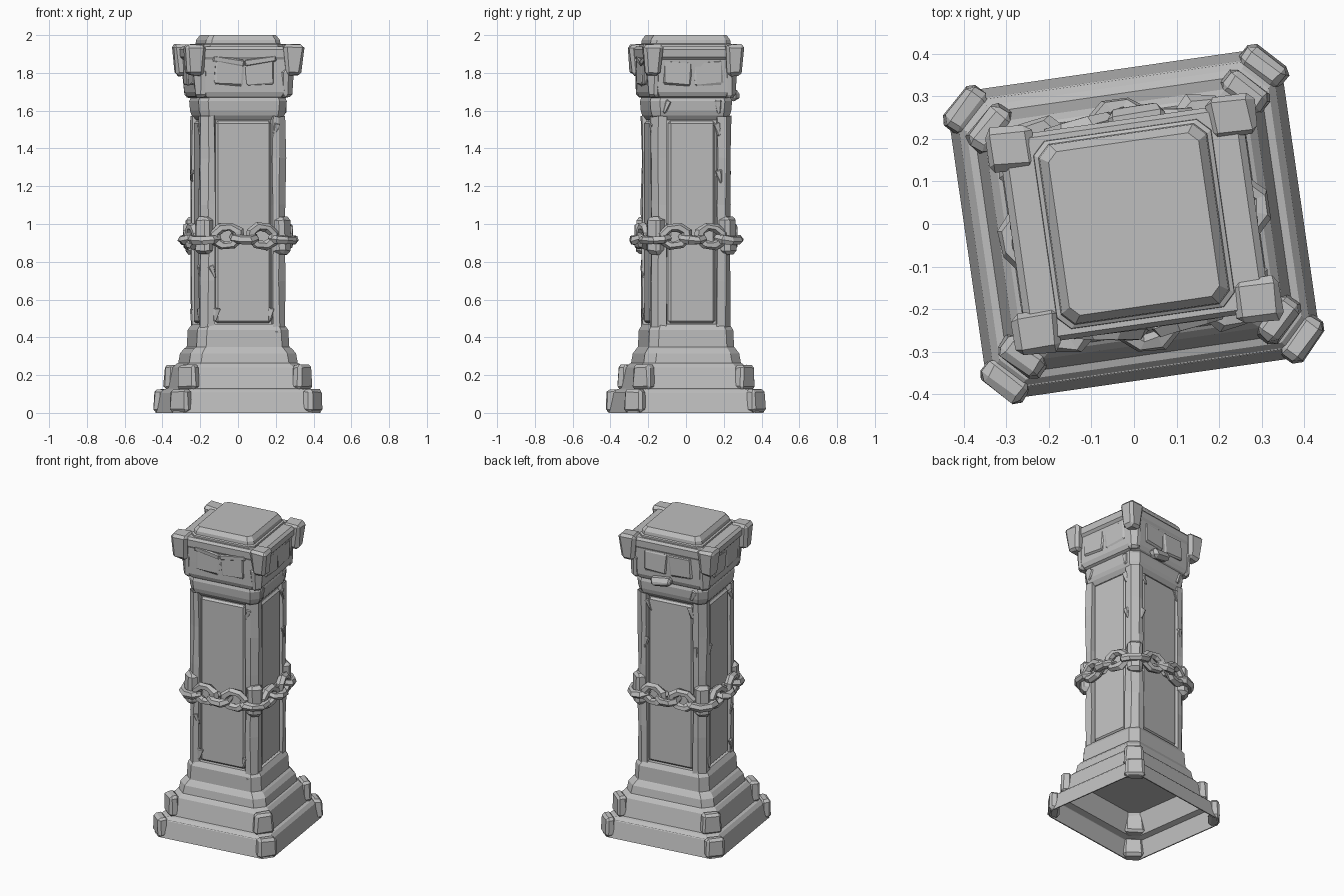
import bpy, bmesh, math, random
from mathutils import Matrix, Vector

random.seed(4)
if "Cube" in bpy.data.objects:
    bpy.data.objects.remove(bpy.data.objects["Cube"])

TURN = Matrix.Rotation(math.radians(8.2), 4, "Z")

stone = bpy.data.materials.new("grey stone")
stone.use_nodes = True
GREY = (0.52, 0.52, 0.52, 1)
stone.diffuse_color = GREY
stone.node_tree.nodes["Principled BSDF"].inputs["Base Color"].default_value = GREY


def finish(bm, name, jitter=0.0, place=Matrix()):
    """Roughen, place and turn a part, then add it to the scene."""
    for v in bm.verts:
        v.co += Vector([random.uniform(-jitter, jitter) for _ in range(3)])
    bmesh.ops.recalc_face_normals(bm, faces=bm.faces)
    bmesh.ops.transform(bm, matrix=TURN @ place, verts=bm.verts)
    mesh = bpy.data.meshes.new(name)
    bm.to_mesh(mesh)
    bm.free()
    mesh.materials.append(stone)
    obj = bpy.data.objects.new(name, mesh)
    bpy.context.collection.objects.link(obj)
    return obj


def ring(bm, z, a, b, c):
    """Rectangle of half sizes a, b with corners cut by c."""
    pts = [(a, c - b), (a, b - c), (a - c, b), (c - a, b),
           (-a, b - c), (-a, c - b), (c - a, -b), (a - c, -b)]
    return [bm.verts.new((x, y, z)) for x, y in pts]


def loft(name, profile, jitter=0.0):
    """Stack of chamfered rectangles, closed at both ends."""
    bm = bmesh.new()
    rings = [ring(bm, *p) for p in profile]
    for lo, hi in zip(rings, rings[1:]):
        for i in range(8):
            j = (i + 1) % 8
            bm.faces.new((lo[i], lo[j], hi[j], hi[i]))
    bm.faces.new(rings[0][::-1])
    bm.faces.new(rings[-1])
    return finish(bm, name, jitter)


def block(name, size, place, bevel=0.01, taper=1.0, jitter=0.0):
    """Bevelled box, optionally narrower at its lower end."""
    bm = bmesh.new()
    bmesh.ops.create_cube(bm, size=1)
    for v in bm.verts:
        k = taper if v.co.z < 0 else 1
        v.co = Vector((v.co.x * size[0] * k, v.co.y * size[1] * k, v.co.z * size[2]))
    bmesh.ops.bevel(bm, geom=bm.edges[:], offset=bevel, segments=1, affect="EDGES")
    return finish(bm, name, jitter, place)


def at(x, y, z):
    return Matrix.Translation((x, y, z))


def spin(deg, axis="Z"):
    return Matrix.Rotation(math.radians(deg), 4, axis)


# Stepped base, hollow underneath
loft("stepped_base", [
    (0.25, 0.25, 0.23, 0.05), (0.25, 0.30, 0.27, 0.05), (0.12, 0.335, 0.30, 0.05),
    (0.11, 0.37, 0.34, 0.05), (0, 0.388, 0.358, 0.05),
    (0, 0.395, 0.365, 0.05), (0.105, 0.375, 0.343, 0.055), (0.125, 0.358, 0.325, 0.055),
    (0.13, 0.34, 0.308, 0.06), (0.24, 0.318, 0.283, 0.06), (0.26, 0.30, 0.268, 0.06),
    (0.265, 0.29, 0.26, 0.055), (0.315, 0.282, 0.252, 0.055), (0.34, 0.262, 0.235, 0.05),
    (0.35, 0.248, 0.228, 0.045), (0.44, 0.243, 0.224, 0.045), (0.47, 0.222, 0.206, 0.04)])

# Shaft core and upper neck moulding
loft("shaft_core", [(0.4, 0.20, 0.182, 0.03), (1.6, 0.20, 0.182, 0.03)])
loft("neck_moulding", [
    (1.55, 0.205, 0.19, 0.03), (1.575, 0.224, 0.208, 0.04), (1.60, 0.232, 0.215, 0.045),
    (1.65, 0.236, 0.219, 0.045), (1.68, 0.225, 0.21, 0.045)])

# Capital body with sloped top ledge
loft("capital", [
    (1.665, 0.225, 0.208, 0.045), (1.675, 0.246, 0.222, 0.045), (1.70, 0.258, 0.232, 0.045),
    (1.78, 0.262, 0.234, 0.04), (1.87, 0.27, 0.236, 0.03), (1.885, 0.284, 0.244, 0.03),
    (1.925, 0.288, 0.246, 0.03), (1.94, 0.272, 0.235, 0.03), (1.94, 0.225, 0.228, 0.03)])
loft("top_cap", [
    (1.90, 0.215, 0.226, 0.03), (1.95, 0.21, 0.222, 0.03), (1.955, 0.20, 0.214, 0.028),
    (1.975, 0.197, 0.212, 0.028), (2.0, 0.178, 0.194, 0.022)])

# Corner posts, chain collars, base corner stones and capital corner blocks
for sx, side in ((1, "left"), (-1, "right")):
    for sy, end in ((-1, "front"), (1, "back")):
        tag = f"{end}_{side}"
        diag = spin(math.degrees(math.atan2(sy, sx)))
        bm = bmesh.new()
        foot = [(0.228, 0.18), (0.19, 0.212), (0.155, 0.212), (0.15, 0.18),
                (0.19, 0.13), (0.228, 0.135)]
        levels = [[bm.verts.new((sx * x, sy * y, z)) for x, y in foot]
                  for z in (0.45, 0.7, 0.86, 1.1, 1.35, 1.57)]
        for lo, hi in zip(levels, levels[1:]):
            for i in range(6):
                j = (i + 1) % 6
                bm.faces.new((lo[i], lo[j], hi[j], hi[i]))
        finish(bm, f"post_{tag}", 0.004)
        block(f"collar_{tag}", (0.08, 0.09, 0.2), at(sx * 0.205, sy * 0.19, 0.94) @ diag,
              0.02, 1, 0.004)
        block(f"capital_corner_{tag}", (0.115, 0.105, 0.165),
              at(sx * 0.263, sy * 0.218, 1.868), 0.017, 0.72, 0.004)
        block(f"capital_bracket_{tag}", (0.07, 0.08, 0.15),
              at(sx * 0.225, sy * 0.2, 1.745) @ diag, 0.015, 0.8, 0.004)
        # chunky stones on the corners of each base step
        for z, x, y, h in ((0.065, 0.352, 0.322, 0.12), (0.19, 0.303, 0.269, 0.13)):
            block(f"base_corner_{tag}", (0.06, 0.11, h), at(sx * x, sy * y, z) @ diag,
                  0.015, 1.12, 0.003)

# Each side: shaft panel, band stones and capital stones
SIDES = (("front", 0, 0.188, 0.148), ("left", 90, 0.205, 0.125),
         ("back", 180, 0.188, 0.148), ("right", 270, 0.205, 0.125))
for name, deg, depth, half in SIDES:
    turn = spin(deg)
    block(f"panel_{name}", (half * 2, 0.03, 1.07), turn @ at(0, -depth, 1.01), 0.012)
    cap = 0.232 if deg % 180 == 0 else 0.26
    for i, x in enumerate((-0.082, 0.082)):
        block(f"capital_stone_{name}", (0.155, 0.02, 0.13),
              turn @ at(x, -cap, 1.80) @ spin(3 - 6 * i, "Y"), 0.008, 0.95, 0.004)
    # chipped wedges on the posts and mouldings
    for i in range(5):
        x = random.choice((-1, 1)) * random.uniform(half - 0.01, half + 0.03)
        z = random.choice((0.40, 0.52, 0.75, 1.25, 1.5, 1.62))
        out = depth + (0.03 if 0.45 < z < 1.55 else 0.037)
        if z < 0.45:
            out = depth + 0.037
        block(f"chip_{name}", (0.035, 0.016, 0.07), turn @ at(x, -out + 0.008, z)
              @ spin(random.uniform(-25, 25), "Y"), 0.005, 0.4, 0.003)

# Cracked lintel on the front of the capital, broken stone on the back
for s in (-1, 1):
    block("capital_lintel", (0.17, 0.02, 0.035), at(s * 0.085, -0.236, 1.865)
          @ spin(s * -9, "Y"), 0.007, 1, 0.003)
block("broken_stone", (0.15, 0.07, 0.055), at(0.04, 0.24, 1.685) @ spin(5, "Y"),
      0.018, 0.8, 0.005)


def link(place, stretch=1.45):
    """Faceted chain link lying in its local XY plane."""
    bm = bmesh.new()
    rows = []
    for i in range(8):
        a = math.tau * (i + 0.5) / 8
        row = []
        for j in range(6):
            t = math.tau * j / 6
            r = 0.051 + 0.023 * math.cos(t)
            row.append(bm.verts.new((r * math.cos(a) * stretch, r * math.sin(a),
                                     0.025 * math.sin(t))))
        rows.append(row)
    for i in range(8):
        p, q = rows[i], rows[(i + 1) % 8]
        for j in range(6):
            k = (j + 1) % 6
            bm.faces.new((p[j], q[j], q[k], p[k]))
    finish(bm, "chain_link", 0.004, place)


# Chain: upright and flat links alternate round the shaft
for name, deg, depth, half in SIDES:
    turn = spin(deg)
    off = depth + 0.05
    for s in (-1, 1):
        link(turn @ at(s * 0.095, -off, 0.935) @ spin(s * 8, "Z")
             @ spin(s * 6, "Y") @ spin(90, "X"), 1.3)
    link(turn @ at(0, -off + 0.005, 0.925) @ spin(12, "X"), 1.1)
    x, y = (0.21, -0.195) if deg % 180 == 0 else (0.195, -0.21)
    link(turn @ at(x, y, 0.92) @ spin(45) @ spin(8, "X"), 1.35)
